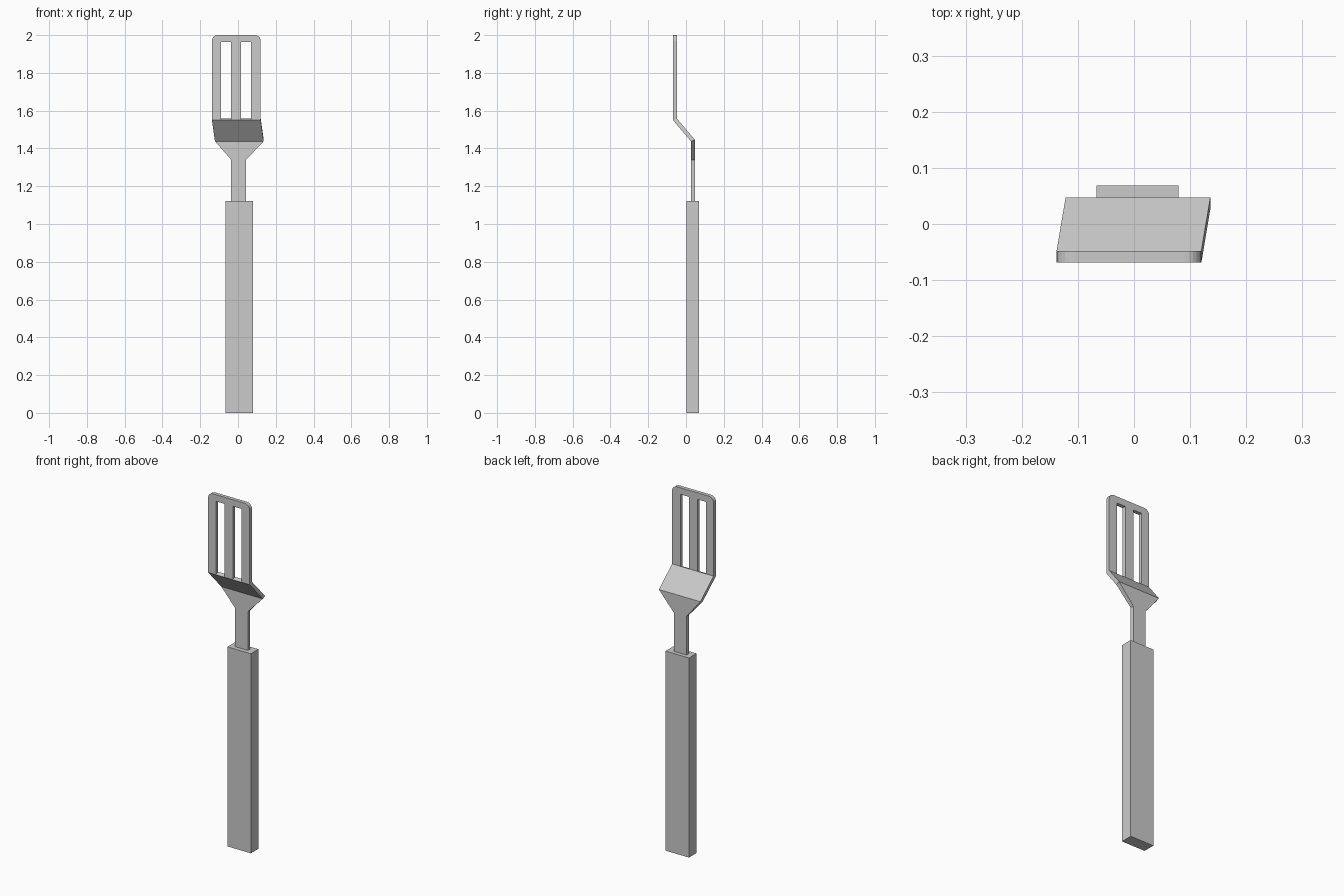
import bpy, bmesh, math

if "Cube" in bpy.data.objects:
    bpy.data.objects.remove(bpy.data.objects["Cube"])

THICK = 0.021               # sheet thickness
Y_LOW, Y_HIGH = 0.026, -0.069   # front surface of neck / of blade
Z_NECK, Z_TAPER, Z_BEND1, Z_BEND2, Z_SLOT, Z_TOP = 1.10, 1.34, 1.438, 1.55, 1.963, 2.0


def finish(bm, name):
    bmesh.ops.recalc_face_normals(bm, faces=bm.faces)
    mesh = bpy.data.meshes.new(name)
    bm.to_mesh(mesh)
    bm.free()
    obj = bpy.data.objects.new(name, mesh)
    bpy.context.collection.objects.link(obj)
    return obj


# Handle: plain rectangular bar
bm = bmesh.new()
bmesh.ops.create_cube(bm, size=1)
for v in bm.verts:
    v.co.x = 0.006 + v.co.x * 0.146
    v.co.y = 0.0355 + v.co.y * 0.067
    v.co.z = (v.co.z + 0.5) * 1.123
finish(bm, "handle")

# Slotted head: one bent sheet, front surface first
bm = bmesh.new()


def row(xs, y, z):
    return [bm.verts.new((x, y, z)) for x in xs]


cols = [-0.138, -0.09, -0.037, 0.016, 0.069, 0.12]   # blade bars and slots
neck = row((-0.036, 0.043), Y_LOW, Z_NECK)
taper = row((-0.036, 0.043), Y_LOW, Z_TAPER)
bend1 = row((-0.122, 0.136), Y_LOW, Z_BEND1)
bend2 = row(cols, Y_HIGH, Z_BEND2)
slot = row(cols, Y_HIGH, Z_SLOT)
for lower, upper in ((neck, taper), (taper, bend1), (bend1, bend2)):
    bm.faces.new(lower + upper[::-1])

# Three bars between the slots
for i in (0, 2, 4):
    bm.faces.new((bend2[i], bend2[i + 1], slot[i + 1], slot[i]))

# Top crosspiece with rounded corners
R, N = 0.03, 6
arc = []
for cx, start in ((cols[-1] - R, 0), (cols[0] + R, 90)):
    for k in range(N + 1):
        a = math.radians(start + 90 * k / N)
        arc.append(bm.verts.new((cx + R * math.cos(a), Y_HIGH, Z_TOP - R + R * math.sin(a))))
bm.faces.new(slot + arc)

# Thicken backwards, mitring the two bends
ext = bmesh.ops.extrude_face_region(bm, geom=bm.faces[:], use_keep_orig=True)
for v in ext["geom"]:
    if isinstance(v, bmesh.types.BMVert):
        v.co.y += THICK
        if min(abs(v.co.z - Z_BEND1), abs(v.co.z - Z_BEND2)) < 1e-4:
            v.co.z += 0.008
finish(bm, "slotted_head")
